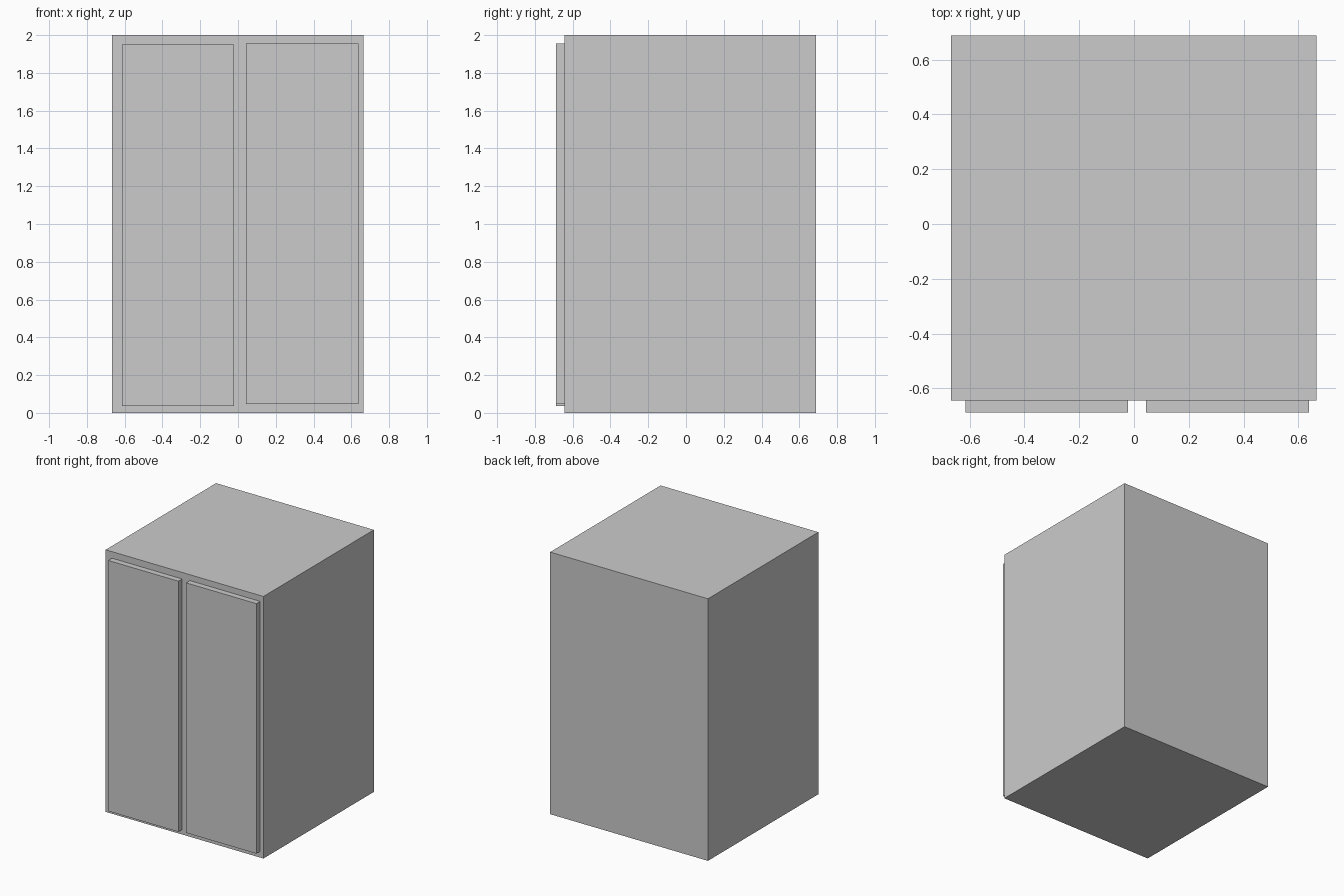
import bpy

if "Cube" in bpy.data.objects:
    bpy.data.objects.remove(bpy.data.objects["Cube"])


def box(name, x, y, z):
    """Axis-aligned box from (min, max) ranges."""
    spans = (x, y, z)
    bpy.ops.mesh.primitive_cube_add(size=1, location=[(a + b) / 2 for a, b in spans])
    obj = bpy.context.object
    obj.name = name
    obj.scale = [b - a for a, b in spans]
    bpy.ops.object.transform_apply(location=False, rotation=False, scale=True)
    return obj


FRONT = -0.643   # front face of the cabinet
DEPTH = 0.688    # half of the overall depth

# Cabinet body
box("cabinet_body", (-0.667, 0.665), (FRONT, DEPTH), (0, 2))

# Two slightly offset door panels on the front
doors = {
    "left_door": ((-0.614, -0.021), (0.037, 1.950)),
    "right_door": ((0.043, 0.638), (0.047, 1.955)),
}
for name, (x, z) in doors.items():
    box(name, x, (-DEPTH, FRONT), z)
